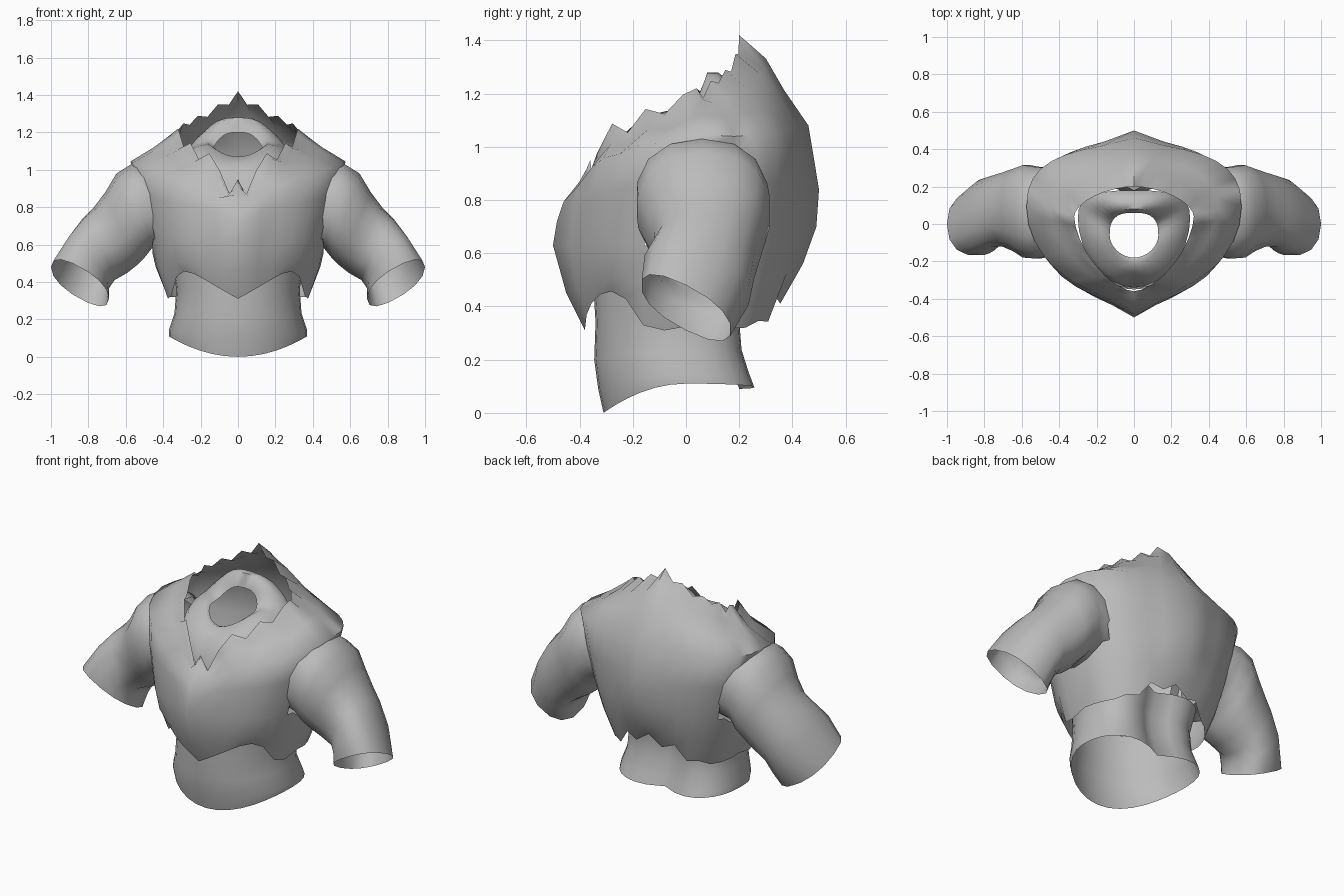
import bpy, bmesh, math

if "Cube" in bpy.data.objects:
    bpy.data.objects.remove(bpy.data.objects["Cube"])

N = 8  # segments per quarter of a body loop

grey = bpy.data.materials.new("plain_grey")
grey.diffuse_color = (0.5, 0.5, 0.5, 1)
grey.use_nodes = True
grey.node_tree.nodes["Principled BSDF"].inputs["Base Color"].default_value = grey.diffuse_color


def finish(name, bm):
    me = bpy.data.meshes.new(name)
    bm.to_mesh(me)
    bm.free()
    me.materials.append(grey)
    ob = bpy.data.objects.new(name, me)
    bpy.context.collection.objects.link(ob)
    bpy.ops.object.select_all(action='DESELECT')
    bpy.context.view_layer.objects.active = ob
    ob.select_set(True)
    bpy.ops.object.shade_smooth_by_angle(angle=math.radians(75))
    return ob


def loft(loops):
    """Open tube through a list of point loops."""
    bm = bmesh.new()
    rows = [[bm.verts.new(p) for p in loop] for loop in loops]
    for a, b in zip(rows, rows[1:]):
        for j in range(len(a)):
            k = (j + 1) % len(a)
            bm.faces.new((a[j], a[k], b[k], b[j]))
    return bm


def body_loop(ring, pf, pb, zf_pow, zb_pow, dz=None, amount=0, dent=0, ridge=0):
    """Symmetric loop through a front, a side and a back point.
    ring = front y, front z, side x, side y, side z, back y, back z"""
    fy, fz, sx, sy, sz, by, bz = ring
    half = []
    for j in range(2 * N + 1):
        t = math.pi / 2 * j / N
        s, c = abs(math.sin(t)), abs(math.cos(t))
        front = j <= N
        p = pf if front else pb
        if j == 2 * N:
            s = 0.0
        if j == N:
            c = 0.0
        u, v = s ** (2 / p), c ** (2 / p)
        ey, ez, q = (fy, fz, zf_pow) if front else (by, bz, zb_pow)
        y = sy + (ey - sy) * ((1 - ridge) * v + ridge * (1 - u) ** 4)
        z = ez + (sz - ez) * u ** q
        if not front:
            y -= dent * (1 - u) ** 2
        if dz:
            z += dz[j] * amount * (1 if front or amount == 1 else 0.3)
        half.append((sx * u, y, z))
    return half + [(-x, y, z) for x, y, z in half[-2:0:-1]]


# Waist, open at the bottom, running up under the vest
waist_rings = [
    (-0.31, 0.00, 0.37, 0.00, 0.11, 0.31, 0.09),
    (-0.33, 0.09, 0.37, -0.01, 0.14, 0.29, 0.15),
    (-0.345, 0.20, 0.34, -0.02, 0.23, 0.26, 0.24),
    (-0.34, 0.34, 0.33, -0.02, 0.36, 0.25, 0.36),
    (-0.35, 0.50, 0.35, 0.00, 0.50, 0.29, 0.50),
]
finish("waist", loft([body_loop(r, 2.0, 2.4, 2.0, 1.5, dent=0.11)
                      for r in waist_rings]))

# Upper chest and neck, open at the neck and hidden below the collar
neck_rings = [
    (-0.34, 0.82, 0.30, 0.03, 1.06, 0.18, 1.21),
    (-0.32, 0.92, 0.27, 0.02, 1.10, 0.16, 1.25),
    (-0.26, 1.02, 0.22, 0.00, 1.13, 0.12, 1.28),
    (-0.21, 1.07, 0.16, -0.03, 1.14, 0.08, 1.28),
    (-0.18, 1.06, 0.13, -0.06, 1.12, 0.06, 1.20),
]
finish("neck", loft([body_loop(r, 1.9, 2.8, 0.8 if i < 2 else 2.0, 3.0)
                     for i, r in enumerate(neck_rings)]))

# Ragged vest with raised collar; jags run from the front round to the back
hem_jag = [0, .05, .09, .12, .13, .10, 0, -.02, 0,
           -.01, -.02, -.03, -.02, -.04, .03, -.02, .01]
collar_jag = [.02, -.14, -.06, -.01, -.08, -.02, -.06, 0, .02,
              -.02, .03, 0, .02, -.02, .01, -.03, .01]
vest_rings = [
    (-0.38, 0.31, 0.38, 0.03, 0.33, 0.36, 0.46),
    (-0.45, 0.45, 0.44, 0.03, 0.48, 0.44, 0.56),
    (-0.50, 0.63, 0.475, 0.04, 0.63, 0.49, 0.70),
    (-0.485, 0.72, 0.525, 0.06, 0.86, 0.50, 0.84),
    (-0.46, 0.79, 0.575, 0.09, 1.04, 0.46, 1.08),
    (-0.40, 0.86, 0.45, 0.08, 1.11, 0.37, 1.21),
    (-0.375, 0.90, 0.37, 0.06, 1.165, 0.30, 1.33),
    (-0.36, 0.93, 0.32, 0.04, 1.20, 0.20, 1.41),
]
front_power = [2.5, 2.3, 2.3, 2.3, 2.0, 1.65, 1.6, 1.6]
back_power = [2.2, 2.4, 2.6, 2.7, 2.6, 2.2, 1.9, 1.75]
ridges = [0, 0.1, 0.16, 0.16, 0.13, 0.06, 0, 0]
jags = {0: (hem_jag, 1), 1: (hem_jag, 0.25), 4: (collar_jag, 0.2),
        5: (collar_jag, 0.5), 6: (collar_jag, 0.75), 7: (collar_jag, 1)}
vest = loft([body_loop(r, front_power[i], back_power[i], 0.65, 1.0,
                       *jags.get(i, (None, 0)), ridge=ridges[i])
             for i, r in enumerate(vest_rings)])


def armhole(co):
    if abs(co.x) < 0.3:
        return 1.0
    return ((co.y - 0.06) / 0.235) ** 2 + ((co.z - 0.78) / 0.24) ** 2 - 1


# Cut both armholes along an oval seen from the side
cuts = []
for e in list(vest.edges):
    a, b = armhole(e.verts[0].co), armhole(e.verts[1].co)
    if a * b < 0:
        cuts.append(bmesh.utils.edge_split(e, e.verts[0], a / (a - b))[1])
bmesh.ops.connect_verts(vest, verts=cuts)
inside = [f for f in vest.faces if armhole(f.calc_center_median()) < 0]
bmesh.ops.delete(vest, geom=inside, context='FACES')
finish("ragged_vest", vest)

# Arms: top x, top z, bottom x, bottom z, front y, back y, slant
arm_rings = [
    (0.44, 1.00, 0.36, 0.60, -0.17, 0.30, 0),
    (0.51, 1.03, 0.41, 0.59, -0.18, 0.305, 0),
    (0.57, 1.03, 0.46, 0.58, -0.19, 0.31, 0),
    (0.65, 0.98, 0.50, 0.53, -0.185, 0.32, 0),
    (0.71, 0.88, 0.54, 0.49, -0.15, 0.30, 0),
    (0.77, 0.80, 0.59, 0.45, -0.125, 0.28, 0.05),
    (0.83, 0.74, 0.66, 0.41, -0.125, 0.26, 0.15),
    (0.91, 0.63, 0.69, 0.37, -0.16, 0.24, 0.3),
    (1.00, 0.48, 0.69, 0.31, -0.17, 0.17, 0.5),
]
loops = []
for tx, tz, bx, bz, fy, by, slant in arm_rings:
    loop = []
    for j in range(14):
        a = 2 * math.pi * j / 14
        c, d = (math.copysign(abs(w) ** 0.87, w)
                for w in (math.cos(a), math.sin(a)))
        d *= (by - fy) / 2
        loop.append(((tx + bx) / 2 + (tx - bx) / 2 * c, (fy + by) / 2 - d,
                     (tz + bz) / 2 + (tz - bz) / 2 * c + slant * d))
    loops.append(loop)
arms = finish("arms", loft(loops))
mirror = arms.modifiers.new("mirror", 'MIRROR')
mirror.use_mirror_merge = False
